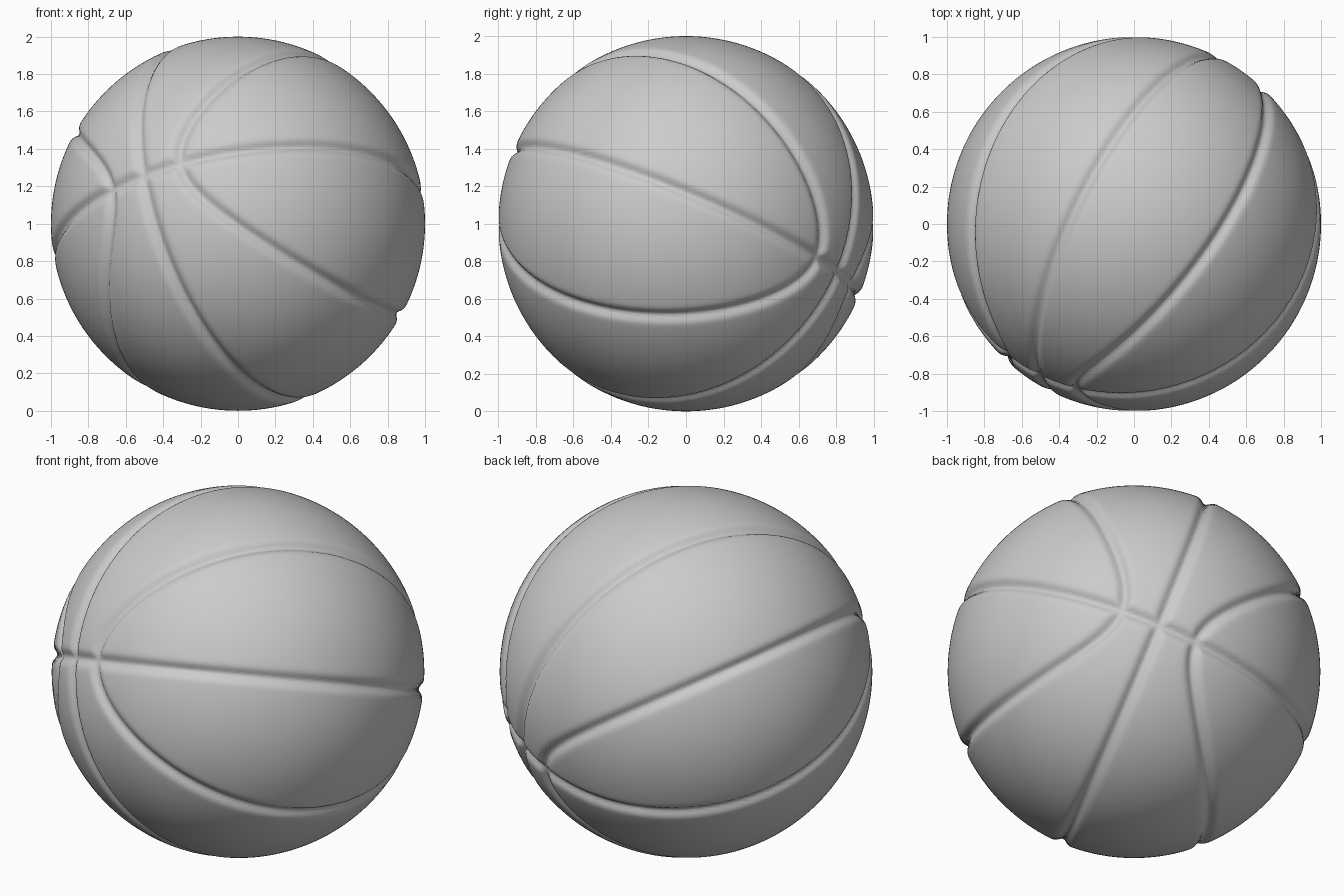
import bpy, bmesh, math
from mathutils import Vector

old = bpy.data.objects.get("Cube")
if old:
    bpy.data.objects.remove(old, do_unlink=True)

GROOVE_DEPTH = 0.028
GROOVE_WIDTH = 0.028

# Tilted axes of the ball: seam pole, middle of the side lobe, and their cross
pole = Vector((-0.51, -0.82, 0.26)).normalized()
lobe = Vector((0.846, -0.42, 0.322))
lobe = (lobe - pole * lobe.dot(pole)).normalized()
side = pole.cross(lobe)


def seam_distance(n):
    """Distance on the unit ball from n to the nearest seam."""
    q, r = n.dot(lobe), n.dot(side)
    # two curved lobe seams follow q^2 = 0.85 r^2 + 0.048
    f = q * q - 0.85 * r * r - 0.048
    grad = lobe * (2 * q) - side * (1.7 * r)
    grad -= n * grad.dot(n)
    curved = abs(f) / max(grad.length, 0.05)
    return min(abs(q), abs(r), curved)


# Ball with pressed-in seams
bm = bmesh.new()
bmesh.ops.create_icosphere(bm, subdivisions=7, radius=1)
for v in bm.verts:
    n = v.co.normalized()
    d = seam_distance(n) / GROOVE_WIDTH
    v.co = n * (1 - GROOVE_DEPTH * math.exp(-d * d)) + Vector((0, 0, 1))
for f in bm.faces:
    f.smooth = True
mesh = bpy.data.meshes.new("ball")
bm.to_mesh(mesh)
bm.free()
ball = bpy.data.objects.new("ball", mesh)
bpy.context.collection.objects.link(ball)

# Plain grey surface
grey = bpy.data.materials.new("plain grey")
grey.use_nodes = True
colour = (0.6, 0.6, 0.6, 1)
grey.diffuse_color = colour
grey.node_tree.nodes["Principled BSDF"].inputs["Base Color"].default_value = colour
mesh.materials.append(grey)
